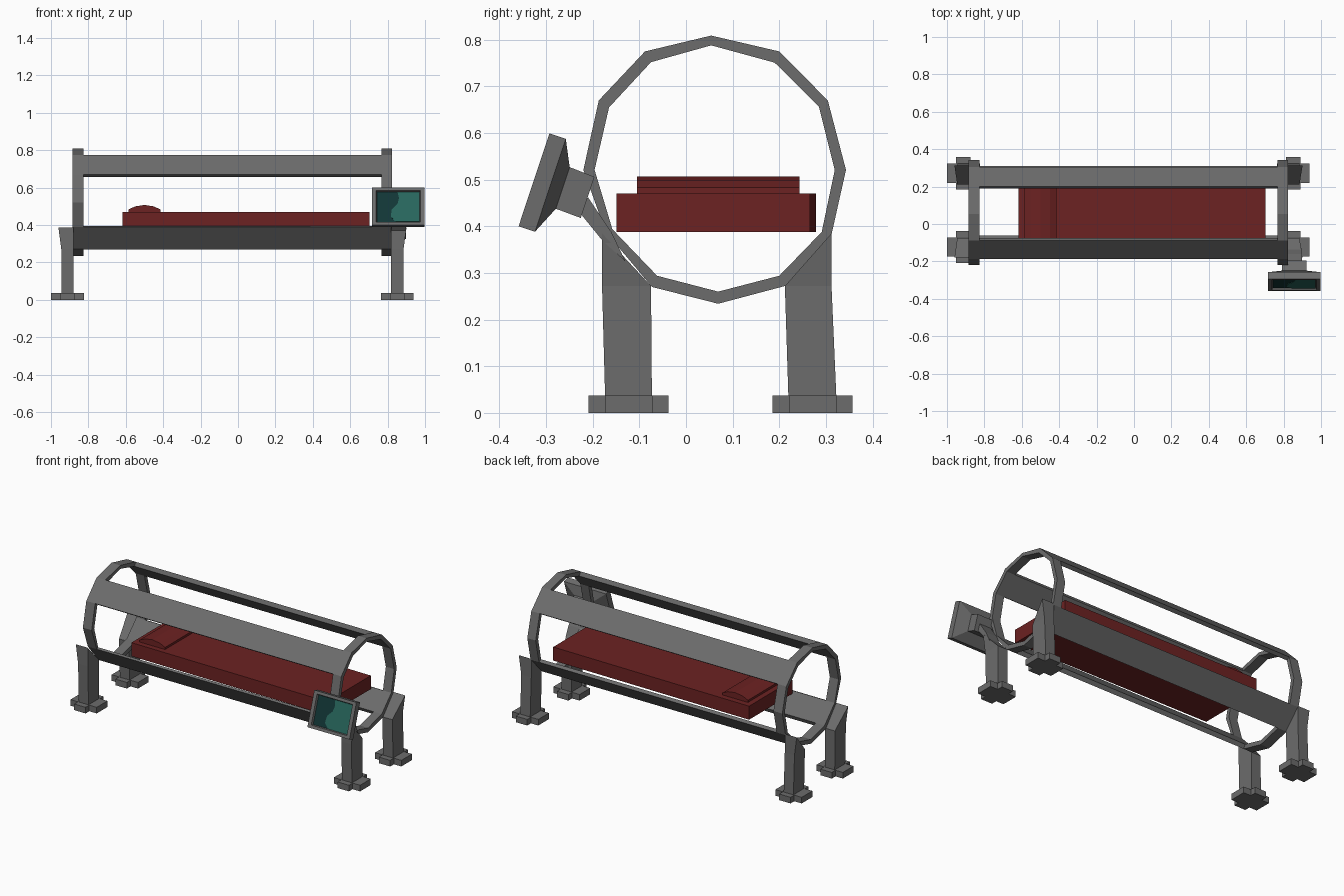
import bpy, bmesh

if "Cube" in bpy.data.objects:
    bpy.data.objects.remove(bpy.data.objects["Cube"])


def material(name, rgb):
    m = bpy.data.materials.new(name)
    m.diffuse_color = (*rgb, 1)
    m.use_nodes = True
    m.node_tree.nodes["Principled BSDF"].inputs["Base Color"].default_value = m.diffuse_color
    return m


GREY = material("grey metal", (0.15, 0.15, 0.15))
RED = material("dark red fabric", (0.15, 0.016, 0.016))
TEAL = material("teal screen", (0.021, 0.135, 0.11))
DARK = material("dark teal screen", (0.006, 0.037, 0.037))


def make(name, verts, faces, mat):
    bm = bmesh.new()
    vs = [bm.verts.new(v) for v in verts]
    for f in faces:
        bm.faces.new([vs[i] for i in f])
    bmesh.ops.recalc_face_normals(bm, faces=bm.faces)
    me = bpy.data.meshes.new(name)
    bm.to_mesh(me)
    bm.free()
    me.materials.append(mat)
    ob = bpy.data.objects.new(name, me)
    bpy.context.collection.objects.link(ob)
    return ob


def bridge(rings, cap0=True, cap1=True):
    """Join equal-length point rings into a skin."""
    n = len(rings[0])
    verts = [p for r in rings for p in r]
    faces = [(k * n + i, k * n + (i + 1) % n, (k + 1) * n + (i + 1) % n, (k + 1) * n + i)
             for k in range(len(rings) - 1) for i in range(n)]
    if cap0:
        faces.append(tuple(range(n)))
    if cap1:
        faces.append(tuple(range(len(verts) - n, len(verts))))
    return verts, faces


def prism_x(name, yz, x0, x1, mat):
    return make(name, *bridge([[(x, y, z) for y, z in yz] for x in (x0, x1)]), mat)


# Twelve-sided end hoops
OUT = [(.054, .809), (.2, .775), (.304, .67), (.343, .521), (.311, .378), (.212, .272),
       (.069, .234), (-.073, .27), (-.172, .388), (-.22, .521), (-.187, .67), (-.088, .775)]
INN = [(.054, .788), (.19, .751), (.285, .657), (.319, .521), (.291, .388), (.2, .294),
       (.069, .26), (-.062, .294), (-.158, .394), (-.196, .521), (-.165, .655), (-.075, .752)]
for name, x0, x1 in (("left_hoop", -.885, -.826), ("right_hoop", .767, .823)):
    rings = [[(x0, *o), (x1, *o), (x1, *i), (x0, *i)] for o, i in zip(OUT, INN)]
    make(name, *bridge(rings + rings[:1], False, False), GREY)
    ob = bpy.data.objects[name]
    bm = bmesh.new()
    bm.from_mesh(ob.data)
    bmesh.ops.remove_doubles(bm, verts=bm.verts, dist=1e-5)
    bmesh.ops.recalc_face_normals(bm, faces=bm.faces)
    bm.to_mesh(ob.data)
    bm.free()

# Long rails joining the hoops
for name, a, b in (("upper_back_rail", 1, 2), ("lower_back_rail", 4, 5),
                   ("lower_front_rail", 7, 8), ("upper_front_rail", 10, 11)):
    prism_x(name, [OUT[a], OUT[b], INN[b], INN[a]], -.826, .767, GREY)

# Mattress, very slightly turned, and curved pillow
mattress = [[(-.618, -.137, z), (.703, -.149, z), (.703, .266, z), (-.618, .279, z)]
            for z in (.388, .47)]
make("mattress", *bridge(mattress), RED)
arc = [(-.585, .465), (-.585, .483), (-.55, .499), (-.5, .507), (-.45, .499),
       (-.415, .483), (-.415, .465)]
make("pillow", *bridge([[(x, y, z) for x, z in arc] for y in (-.105, .243)]), RED)

# Legs with sloped tops and cross-shaped feet
SIDES = (("left", -.88, -.945, -.96), ("right", .818, .885, .901))
ENDS = (("front", -.173, -.073, -.18, -.075), ("back", .323, .22, .312, .212))
for sn, xi, xo, xt in SIDES:
    for en, yo, yi, yto, yti in ENDS:
        verts = []
        for x, top in ((xi, xi), (xo, xt)):
            verts += [(x, yo, .02), (x, yi, .02), (x, yti, .272), (x, yto, .272), (top, yto, .385)]
        make(f"{en}_{sn}_leg", verts,
             [(0, 1, 2, 3), (3, 2, 4), (5, 6, 7, 8), (8, 7, 9), (0, 1, 6, 5), (1, 2, 7, 6),
              (2, 4, 9, 7), (4, 3, 8, 9), (3, 0, 5, 8)], GREY)
        cx, cy = (xi + xo) / 2, (yo + yi) / 2
        a, b, c, d = .038, .088, .051, .086    # inner and outer half sizes of the cross
        cross = [(a, d), (a, c), (b, c), (b, -c), (a, -c), (a, -d),
                 (-a, -d), (-a, -c), (-b, -c), (-b, c), (-a, c), (-a, d)]
        make(f"{en}_{sn}_foot",
             *bridge([[(cx + p, cy + q, z) for p, q in cross] for z in (0, .037)]), GREY)

# Monitor arm rising from the front right leg
prism_x("monitor_arm", [(-.21, .462), (-.23, .432), (-.178, .368), (-.13, .325), (-.16, .388)],
        .822, .898, GREY)


# Tilted monitor: u runs up the face, d runs back into the housing
def tilt(x, u, d):
    return (.857 + x, -.359 + .315 * u + .949 * d, .4 + .949 * u - .315 * d)


def rect(h, u0, u1, d):
    return [tilt(-h, u0, d), tilt(h, u0, d), tilt(h, u1, d), tilt(-h, u1, d)]


housing = [rect(.114, .021, .189, .016), rect(.119, .017, .193, 0), rect(.141, 0, .21, 0),
           rect(.141, 0, .21, .037), rect(.066, .061, .155, .064), rect(.066, .059, .152, .121)]
make("monitor_housing", *bridge(housing), GREY)
make("screen_background", *bridge([rect(.114, .021, .189, .015), rect(.114, .021, .189, .011)]), DARK)
shape = [(-.004, .189), (.004, .155), (-.004, .123), (-.035, .09), (-.04, .05), (-.015, .021),
         (.114, .021), (.114, .189)]
make("screen_image", *bridge([[tilt(x, u, d) for x, u in shape] for d in (.011, .009)]), TEAL)
